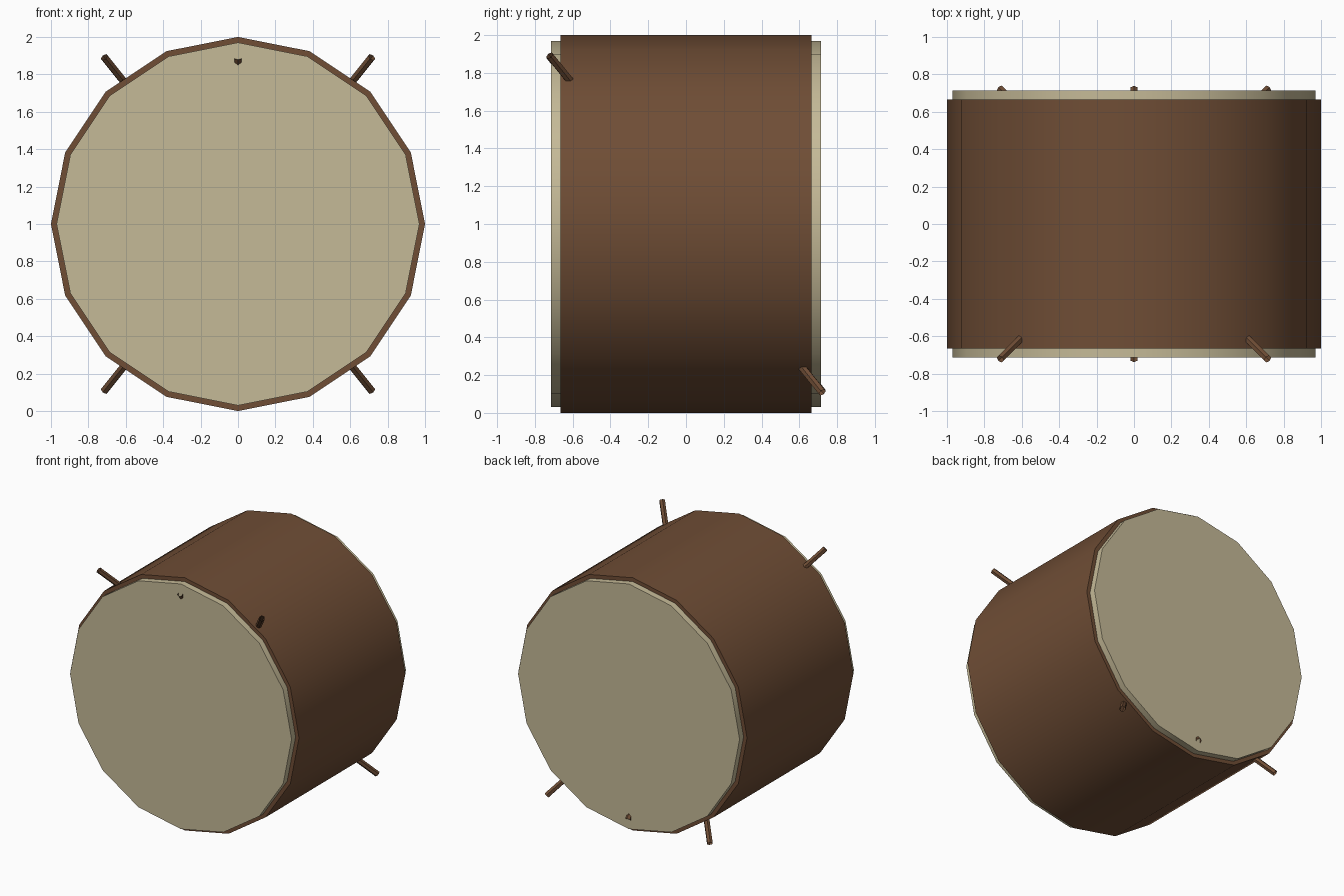
import bpy, math
from mathutils import Vector

if "Cube" in bpy.data.objects:
    bpy.data.objects.remove(bpy.data.objects["Cube"])

CENTRE = Vector((0, 0, 1))


def material(name, rgb):
    m = bpy.data.materials.new(name)
    m.diffuse_color = (*rgb, 1)
    m.use_nodes = True
    m.node_tree.nodes["Principled BSDF"].inputs["Base Color"].default_value = m.diffuse_color
    return m


wood = material("brown_wood", (0.16, 0.075, 0.036))
skin = material("tan_skin", (0.56, 0.49, 0.31))


def bar(name, start, end, radius, sides, mat, fill='NGON'):
    """Prism running from start to end."""
    start, end = Vector(start), Vector(end)
    d = end - start
    bpy.ops.mesh.primitive_cylinder_add(vertices=sides, radius=radius, depth=d.length,
                                        end_fill_type=fill, location=(start + end) / 2)
    ob = bpy.context.object
    ob.name = name
    ob.rotation_euler = d.to_track_quat('Z', 'Y').to_euler()
    ob.data.materials.append(mat)
    bpy.ops.object.shade_smooth_by_angle(angle=math.radians(40))
    return ob


# Wooden shell lying along y
bar("drum_shell", (0, 0.665, 1), (0, -0.665, 1), 1.0, 16, wood)

# Skins stretched over both ends
for side, label in ((-1, "front"), (1, "back")):
    bar(label + "_drumhead", (0, side * 0.6, 1), (0, side * 0.715, 1), 0.97, 16, skin)

# Long pegs crossing the drum through its centre, tips poking out
for x, label in ((-0.715, "left"), (0, "centre"), (0.715, "right")):
    tip = Vector((x, -0.722, 0.892))
    bar(label + "_peg", CENTRE - tip, CENTRE + tip, 0.022, 6, wood, 'NOTHING')
